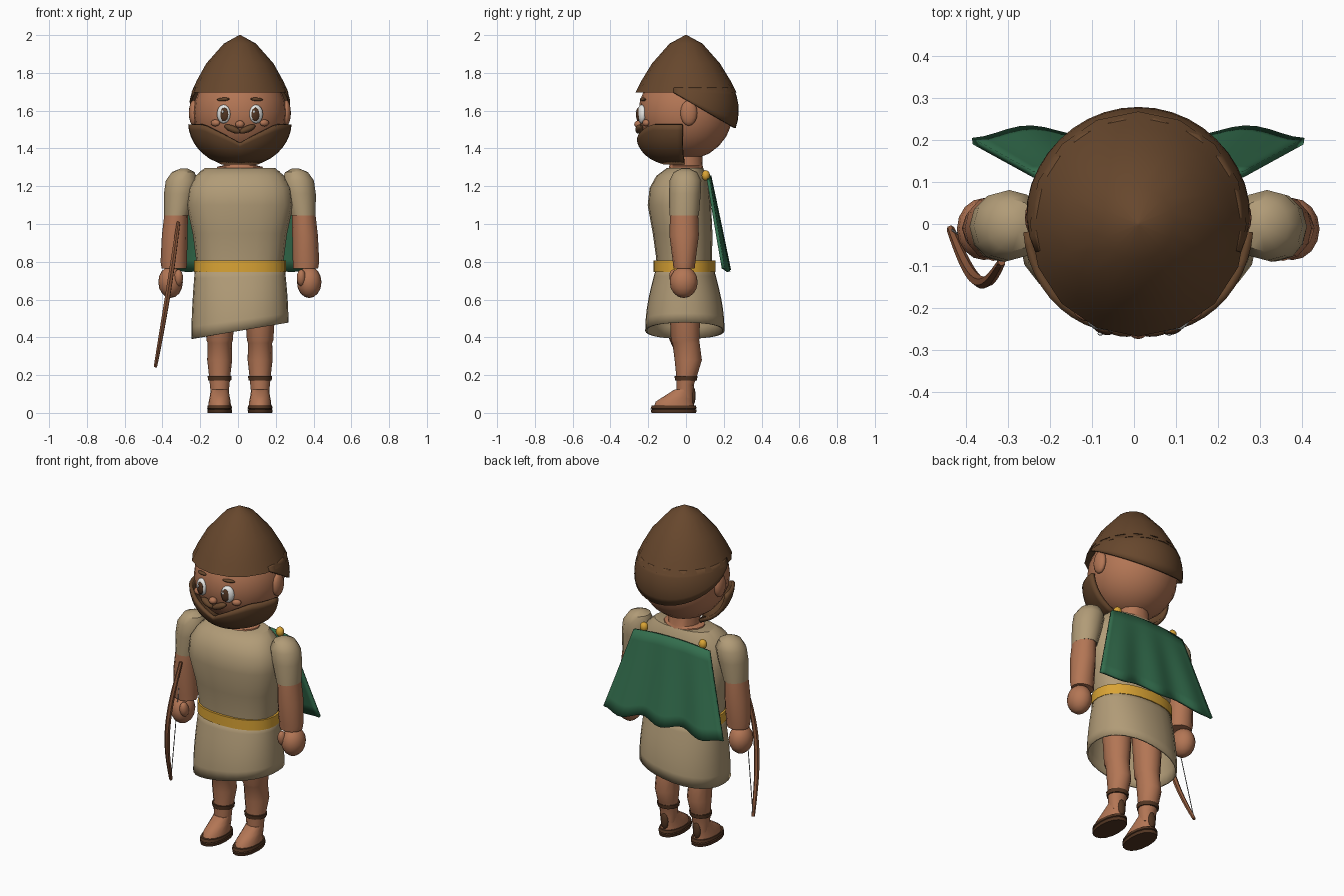
import bpy, bmesh, math
from math import sin, cos, pi, sqrt, radians
from mathutils import Vector

if "Cube" in bpy.data.objects:
    bpy.data.objects.remove(bpy.data.objects["Cube"])

CX = 0.01  # body axis; the bow shifts the whole figure slightly


def mat(name, r, g, b):
    m = bpy.data.materials.new(name)
    m.diffuse_color = (r, g, b, 1)
    m.use_nodes = True
    m.node_tree.nodes["Principled BSDF"].inputs["Base Color"].default_value = m.diffuse_color
    return m


SKIN = mat("skin", 0.45, 0.18, 0.09)
HAIR = mat("hair_brown", 0.135, 0.063, 0.026)
LINEN = mat("linen", 0.44, 0.33, 0.185)
GREEN = mat("cape_green", 0.033, 0.155, 0.075)
GOLD = mat("gold", 0.70, 0.37, 0.035)
LEATHER = mat("dark_leather", 0.085, 0.036, 0.016)
WOOD = mat("bow_wood", 0.27, 0.10, 0.045)
WHITE = mat("eye_white", 0.8, 0.8, 0.78)
STRING = mat("string_grey", 0.35, 0.35, 0.35)


def finish(name, bm, m):
    bmesh.ops.remove_doubles(bm, verts=bm.verts, dist=1e-5)
    bmesh.ops.recalc_face_normals(bm, faces=bm.faces)
    me = bpy.data.meshes.new(name)
    bm.to_mesh(me)
    bm.free()
    ob = bpy.data.objects.new(name, me)
    bpy.context.collection.objects.link(ob)
    me.materials.append(m)
    return ob


def loft(name, rings, m, n=16, power=1.0):
    """Stack of oval rings (x, y, z, rx, ry), capped at both ends."""
    bm = bmesh.new()
    loops = []
    for x, y, z, rx, ry in rings:
        loop = []
        for i in range(n):
            c, s = cos(2 * pi * i / n), sin(2 * pi * i / n)
            loop.append(bm.verts.new((x + rx * math.copysign(abs(c) ** power, c),
                                      y + ry * math.copysign(abs(s) ** power, s), z)))
        loops.append(loop)
    for a, b in zip(loops, loops[1:]):
        for i in range(n):
            bm.faces.new((a[i], a[(i + 1) % n], b[(i + 1) % n], b[i]))
    bm.faces.new(loops[0])
    bm.faces.new(loops[-1])
    return finish(name, bm, m)


def sheet(name, f, nu, nv, m, thick):
    """Surface f(u, v) given thickness."""
    bm = bmesh.new()
    g = [[bm.verts.new(f(i / nu, j / nv)) for j in range(nv + 1)] for i in range(nu + 1)]
    for i in range(nu):
        for j in range(nv):
            bm.faces.new((g[i][j], g[i + 1][j], g[i + 1][j + 1], g[i][j + 1]))
    ob = finish(name, bm, m)
    mod = ob.modifiers.new("thickness", 'SOLIDIFY')
    mod.thickness, mod.offset = thick, 0
    return ob


def ball(name, loc, size, m, rot=(0, 0, 0), seg=16):
    bm = bmesh.new()
    bmesh.ops.create_uvsphere(bm, u_segments=seg, v_segments=max(6, seg // 2), radius=1)
    bmesh.ops.scale(bm, vec=size, verts=bm.verts)
    ob = finish(name, bm, m)
    ob.location, ob.rotation_euler = loc, rot
    return ob


def tube(name, pts, m, radius, taper):
    cu = bpy.data.curves.new(name, 'CURVE')
    cu.dimensions = '3D'
    cu.bevel_depth, cu.bevel_resolution, cu.use_fill_caps = radius, 1, True
    sp = cu.splines.new('POLY')
    sp.points.add(len(pts) - 1)
    for i, (p, q) in enumerate(zip(sp.points, pts)):
        p.co = (*q, 1)
        p.radius = 1 - taper * abs(2 * i / (len(pts) - 1) - 1) ** 2
    cu.materials.append(m)
    ob = bpy.data.objects.new(name, cu)
    bpy.context.collection.objects.link(ob)
    bpy.ops.object.select_all(action='DESELECT')
    ob.select_set(True)
    bpy.context.view_layer.objects.active = ob
    bpy.ops.object.convert(target='MESH')


# Head, neck and pointed cap
ball("head", (CX, -0.002, 1.59), (0.246, 0.25, 0.25), SKIN, seg=24)
loft("neck", [(CX, 0, 1.26, .13, .10), (CX, 0, 1.303, .12, .09),
              (CX, 0, 1.31, .088, .088), (CX, 0, 1.40, .085, .085)], SKIN)
loft("cap", [(CX, 0, 1.695, .258, .268), (CX, 0, 1.76, .228, .235), (CX, 0, 1.85, .178, .18),
             (CX, 0, 1.955, .085, .087), (CX, 0, 2.0, .004, .004)], HAIR)


# Hair around the back of the head, with a sloping lower edge
def hair(u, v):
    a = radians(-15 + 210 * u)
    zb = 1.6
    for _ in range(12):
        r = sqrt(max(0, .273 ** 2 - (zb - 1.6) ** 2))
        zb = min(1.70, 1.657 - .58 * r * sin(a))
    z = 1.72 + (zb - 1.72) * v
    r = sqrt(.273 ** 2 - (z - 1.6) ** 2)
    return (CX + .97 * r * cos(a), r * sin(a), z)


sheet("back_hair", hair, 24, 5, HAIR, .012)


# Beard wrapping the jaw, notched below the mouth
def beard(u, v):
    a = pi + .07 + (pi - .14) * u
    zt = 1.527 - .10 * max(0, 1 - abs(.27 * cos(a)) / .2)
    z = zt + (1.325 - zt) * v
    t = max(0, (1.54 - z) / .23)
    r = .265 * sqrt(1 - t * t)
    return (CX + r * cos(a), r * sin(a) * (1 + .28 * t * t), z)


sheet("beard", beard, 24, 7, HAIR, .02)

# Face details, ears, limbs: one pass per side
for s, side in ((-1, "right"), (1, "left")):
    yaw = (0, 0, s * .33)
    ball(f"{side}_ear", (CX + s * .245, .015, 1.588), (.025, .045, .068), SKIN)
    ball(f"{side}_eye", (CX + s * .086, -.235, 1.582), (.038, .022, .05), WHITE, yaw)
    ball(f"{side}_iris", (CX + s * .083, -.252, 1.58), (.023, .011, .036), LEATHER, yaw)
    ball(f"{side}_eye_glint", (CX + s * .083 - .008, -.262, 1.594), (.006, .004, .008), WHITE, yaw)
    ball(f"{side}_eyebrow", (CX + s * .088, -.228, 1.66), (.036, .012, .009), HAIR, (0, s * .06, s * .35))
    ball(f"{side}_cheek", (CX + s * .13, -.213, 1.535), (.026, .016, .018), SKIN, (0, 0, s * .5))
    ball(f"{side}_moustache", (CX + s * .04, -.248, 1.503), (.046, .02, .018), HAIR, (0, -s * .4, s * .15))

    # Sleeve, forearm and hand
    def arm(name, rings, m):
        loft(f"{side}_{name}", [(CX + s * x, y, z, rx, ry) for x, y, z, rx, ry in rings], m, 12)

    arm("sleeve", [(.335, -.01, 1.045, .066, .078), (.318, -.006, 1.16, .084, .084),
                   (.307, -.003, 1.23, .085, .084), (.30, -.003, 1.275, .06, .062),
                   (.295, -.003, 1.293, .02, .022)], LINEN)
    arm("forearm", [(.348, -.01, .765, .066, .056), (.35, -.01, .80, .07, .06),
                    (.345, -.01, .94, .068, .078), (.337, -.01, 1.06, .062, .074)], SKIN)
    ball(f"{side}_hand", (CX + s * .367, -.012, .692), (.065, .074, .084), SKIN)
    ball(f"{side}_thumb", (CX + s * .325, -.06, .715), (.024, .028, .045), SKIN, (.2, 0, 0))

    # Leg, ankle band, foot and sandal
    x = CX + s * .107
    loft(f"{side}_leg", [(x, -.004, .08, .045, .045), (x, -.004, .15, .052, .046),
                         (x, .005, .21, .058, .058), (x, .012, .28, .066, .072),
                         (x, 0, .37, .064, .072), (x, -.005, .385, .07, .075),
                         (x, -.005, .62, .085, .085)], SKIN, 12)
    loft(f"{side}_ankle_band", [(x, 0, .172, .061, .058), (x, 0, .195, .064, .061)], LEATHER, 12)
    loft(f"{side}_foot", [(x, -.063, .03, .06, .108), (x, -.06, .06, .058, .10),
                          (x, -.035, .09, .052, .078), (x, -.008, .125, .047, .05)], SKIN)
    loft(f"{side}_sole", [(x, -.065, 0, .064, .118), (x, -.065, .017, .066, .122),
                          (x, -.065, .02, .061, .112), (x, -.065, .024, .066, .122),
                          (x, -.065, .04, .063, .116)], LEATHER, power=.9)
    ball(f"{side}_heel_strap", (x, .035, .09), (.024, .016, .05), LEATHER)
    ball(f"{side}_cape_clasp", (CX + s * .195, .105, 1.257), (.024, .022, .028), GOLD)

ball("nose", (CX, -.252, 1.528), (.024, .022, .02), SKIN)

# Tunic body and belt
loft("tunic_body", [(CX, -.01, .76, .225, .145), (CX, -.01, .82, .233, .148),
                    (CX, -.018, .95, .25, .158), (CX, -.035, 1.10, .283, .168),
                    (CX, -.035, 1.19, .272, .158), (CX, -.022, 1.255, .235, .135),
                    (CX, -.005, 1.297, .185, .095)], LINEN, 20, .85)
loft("belt", [(CX, -.007, .747, .243, .164), (CX, -.007, .807, .243, .164)], GOLD, 24, .9)


# Tunic skirt with slanted hem
def skirt(u, v):
    a = 2 * pi * u
    c, s = cos(a), sin(a)
    x = (.232 + .02 * sin(v * pi / 2)) * math.copysign(abs(c) ** .9, c)
    y = (.145 + .06 * sin(v * pi / 2)) * math.copysign(abs(s) ** .9, s)
    return (CX + x, -.006 + y, .775 + (.435 + .17 * x - .775) * v)


sheet("tunic_skirt", skirt, 28, 6, LINEN, .01)


# Cape: flares and ripples towards its hem
def cape(u, v):
    k = 2 * u - 1
    w = .25 + .145 * v
    ripple = .014 * v * cos(k * pi * 3)
    return (CX + w * k, .118 + .092 * v + ripple * .9 + .008 * (1 - k * k),
            1.235 + .02 * (1 - k * k) - (.485 + ripple) * v)


sheet("cape", cape, 28, 8, GREEN, .016)

# Bow in the right hand
low, high = Vector((-.437, -.012, .245)), Vector((-.315, -.09, 1.01))
N = 16
arc = [low.lerp(high, i / N) + Vector((.005, -.085, 0)) * sin(pi * i / N) for i in range(N + 1)]
tube("bow", arc, WOOD, .015, .35)
tube("bow_string", [low, high], STRING, .0025, 0)

# Smooth shading with crisp edges
for ob in bpy.data.objects:
    ob.select_set(ob.type == 'MESH')
bpy.context.view_layer.objects.active = bpy.data.objects["head"]
bpy.ops.object.shade_smooth_by_angle(angle=radians(40))
